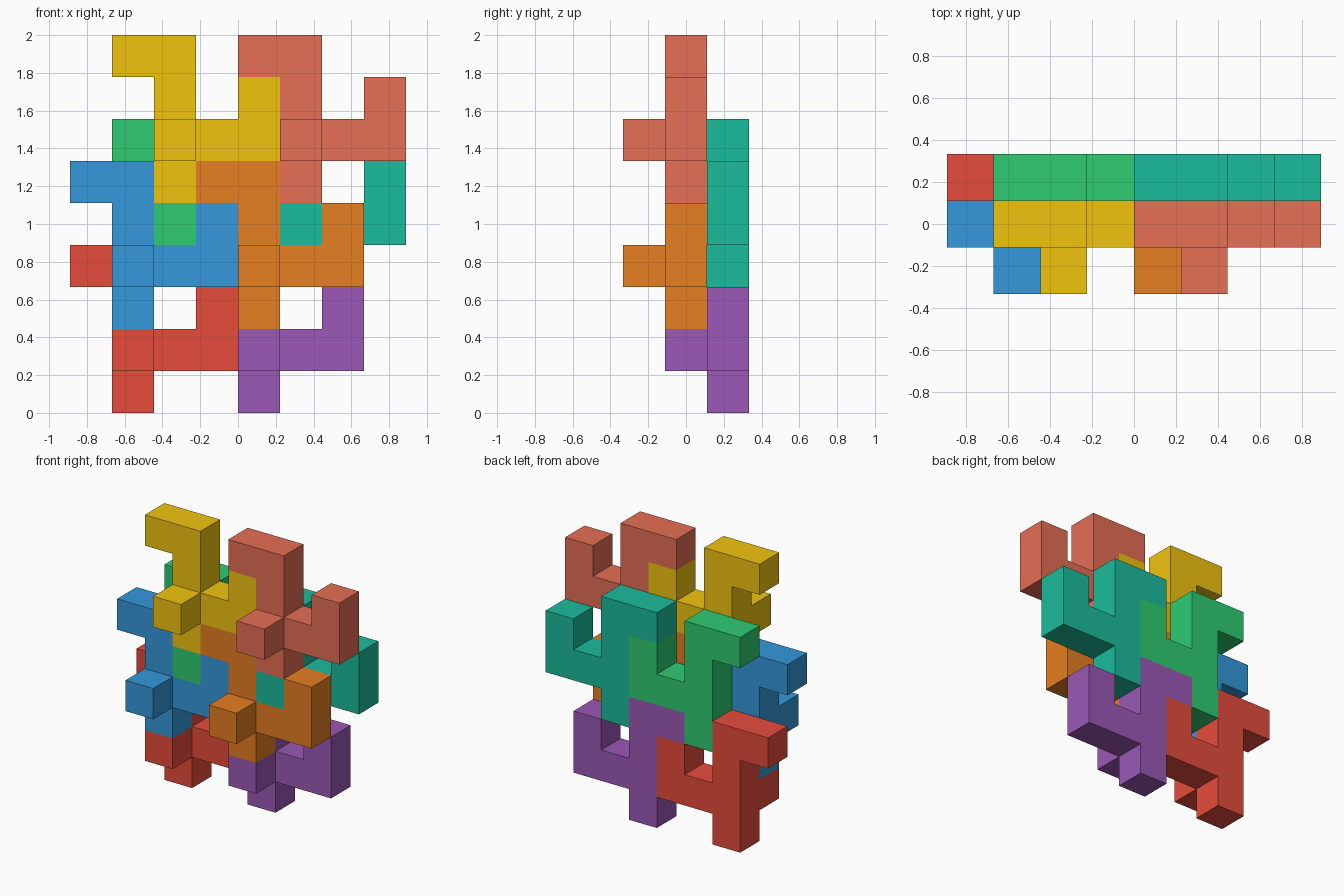
import bpy, bmesh

if "Cube" in bpy.data.objects:
    bpy.data.objects.remove(bpy.data.objects["Cube"])

U = 2 / 9  # cube size

# Plate cells (x, z) around the hub; one extra cube sticks out in front of the hub
PLATE = [(0, -1), (0, 0), (0, 1), (0, 2), (-1, 2), (1, 0), (2, 0), (2, 1)]
CELLS = {(x, 0, z) for x, z in PLATE} | {(0, -1, 0)}

# Corner loops of the six cube sides, by outward direction
SIDES = {
    (1, 0, 0): [(1, 0, 0), (1, 1, 0), (1, 1, 1), (1, 0, 1)],
    (-1, 0, 0): [(0, 0, 0), (0, 0, 1), (0, 1, 1), (0, 1, 0)],
    (0, 1, 0): [(0, 1, 0), (0, 1, 1), (1, 1, 1), (1, 1, 0)],
    (0, -1, 0): [(0, 0, 0), (1, 0, 0), (1, 0, 1), (0, 0, 1)],
    (0, 0, 1): [(0, 0, 1), (1, 0, 1), (1, 1, 1), (0, 1, 1)],
    (0, 0, -1): [(0, 0, 0), (0, 1, 0), (1, 1, 0), (1, 0, 0)],
}


def add(a, b):
    return tuple(p + q for p, q in zip(a, b))


def linear(hex_color):
    """Turn an RGB hex colour into linear values."""
    srgb = [(hex_color >> s & 255) / 255 for s in (16, 8, 0)]
    return [c / 12.92 if c <= 0.04045 else ((c + 0.055) / 1.055) ** 2.4 for c in srgb]


def puzzle_piece(name, hub, color):
    """One interlocking piece: outer skin of its cubes, flat areas merged."""
    bm = bmesh.new()
    for cell in CELLS:
        for normal, loop in SIDES.items():
            if add(cell, normal) in CELLS:
                continue
            corners = [add(add(cell, hub), c) for c in loop]
            bm.faces.new([bm.verts.new(((x - 4) * U, (y - 1.5) * U, z * U))
                          for x, y, z in corners])
    bmesh.ops.remove_doubles(bm, verts=bm.verts, dist=1e-4)
    bmesh.ops.dissolve_limit(bm, angle_limit=0.01, verts=bm.verts, edges=bm.edges)
    mesh = bpy.data.meshes.new(name)
    bm.to_mesh(mesh)
    bm.free()
    mat = bpy.data.materials.new(name + "_paint")
    mat.diffuse_color = (*linear(color), 1)
    mat.use_nodes = True
    mat.node_tree.nodes["Principled BSDF"].inputs["Base Color"].default_value = mat.diffuse_color
    mesh.materials.append(mat)
    bpy.context.collection.objects.link(bpy.data.objects.new(name, mesh))


# Back layer
puzzle_piece("red_piece", (1, 2, 1), 0xE74C3C)
puzzle_piece("purple_piece", (4, 2, 1), 0x9B59B6)
puzzle_piece("green_piece", (2, 2, 4), 0x2ECC71)
puzzle_piece("teal_piece", (5, 2, 4), 0x1ABC9C)
# Middle layer
puzzle_piece("blue_piece", (1, 1, 3), 0x3498DB)
puzzle_piece("orange_piece", (4, 1, 3), 0xE67E22)
puzzle_piece("yellow_piece", (2, 1, 6), 0xF1C40F)
puzzle_piece("salmon_piece", (5, 1, 6), 0xE66E55)
